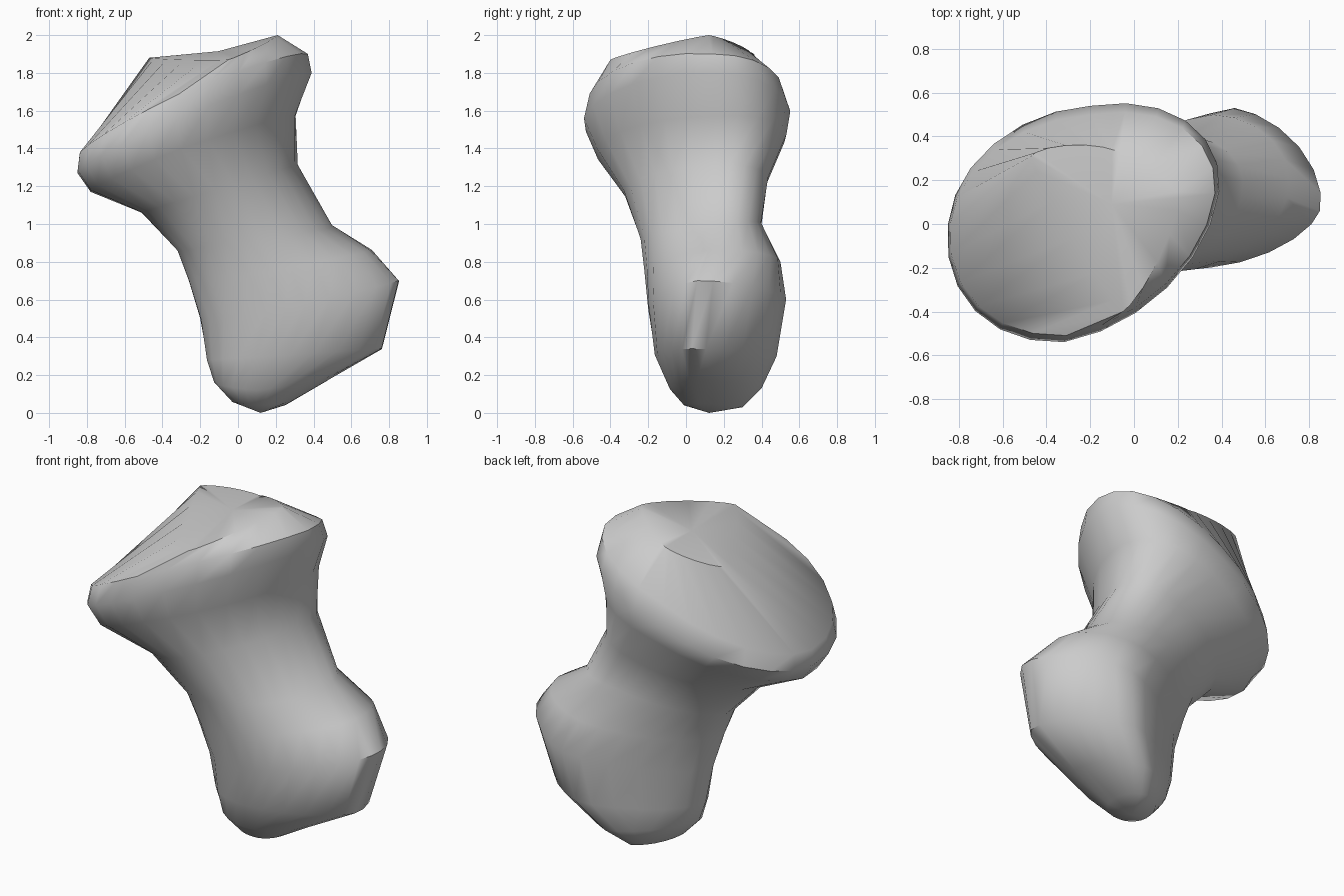
import bpy, bmesh, math
from mathutils import Vector

if "Cube" in bpy.data.objects:
    bpy.data.objects.remove(bpy.data.objects["Cube"])

SIDES = 24
# Tilted cross-sections from foot to head: roundness, then left, front, right, back points
SECTIONS = [
    (1.0, (-.03, .10, .06), (.10, -.01, .04), (.25, .10, .05), (.16, .30, .03)),
    (1.1, (-.12, .10, .17), (.10, -.08, .12), (.47, .06, .18), (.26, .40, .13)),
    (1.2, (-.16, .10, .28), (.18, -.16, .30), (.76, .03, .34), (.40, .48, .30)),
    (1.2, (-.20, .08, .50), (.25, -.20, .55), (.85, .06, .70), (.46, .53, .60)),
    (1.1, (-.26, .08, .70), (.17, -.22, .75), (.70, .12, .86), (.36, .50, .80)),
    (1.0, (-.32, .08, .86), (.05, -.24, .92), (.49, .12, .98), (.18, .40, 1.00)),
    (1.0, (-.51, .05, 1.06), (-.12, -.33, 1.18), (.30, .14, 1.31), (.04, .43, 1.22)),
    (1.0, (-.78, .00, 1.17), (-.30, -.47, 1.40), (.30, .16, 1.57), (-.14, .52, 1.43)),
    (1.0, (-.85, .00, 1.27), (-.32, -.54, 1.56), (.39, .15, 1.80), (-.20, .54, 1.53)),
    (1.0, (-.84, .00, 1.36), (-.31, -.51, 1.69), (.37, .14, 1.90), (-.20, .50, 1.65)),
    (1.6, (-.47, .31, 1.88), (-.05, -.40, 1.87), (.21, .12, 2.00), (-.10, .34, 1.91)),
]


def ring_point(section, angle):
    power, (left, front, right, back) = section[0], map(Vector, section[1:])
    centre = (left + front + right + back) / 4
    c, s = math.cos(angle), math.sin(angle)
    a = (right if c > 0 else left) - centre
    b = (back if s > 0 else front) - centre
    return centre + a * abs(c) ** power + b * abs(s) ** power


# Bone body lofted through the sections
bm = bmesh.new()
rings = [[bm.verts.new(ring_point(sec, 2 * math.pi * i / SIDES)) for i in range(SIDES)]
         for sec in SECTIONS]
for lower, upper in zip(rings, rings[1:]):
    for i in range(SIDES):
        j = (i + 1) % SIDES
        bm.faces.new((lower[i], lower[j], upper[j], upper[i]))

# Closed foot and head ends, the foot slightly domed
for ring, bulge in ((rings[0], -.045), (rings[-1], 0)):
    mid = bm.verts.new(sum((v.co for v in ring), Vector((0, 0, bulge * SIDES))) / SIDES)
    for i in range(SIDES):
        bm.faces.new((ring[i], ring[(i + 1) % SIDES], mid))
bmesh.ops.recalc_face_normals(bm, faces=bm.faces)

mesh = bpy.data.meshes.new("bone")
bm.to_mesh(mesh)
bm.free()
bone = bpy.data.objects.new("bone", mesh)
bpy.context.collection.objects.link(bone)
bpy.context.view_layer.objects.active = bone
bone.select_set(True)
bpy.ops.object.shade_smooth_by_angle(angle=math.radians(45))
